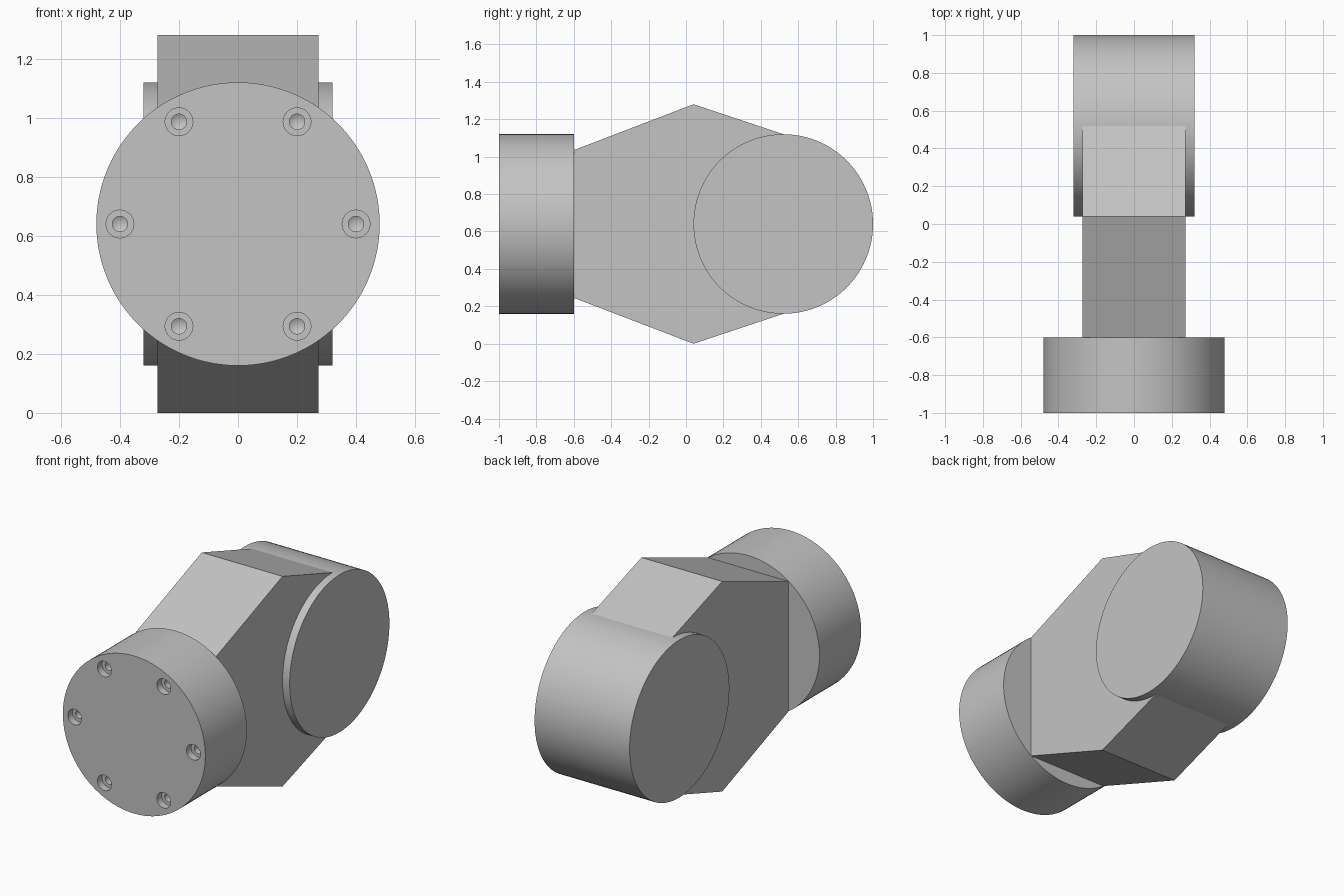
import bpy, bmesh, math
from mathutils import Matrix, Vector

cube = bpy.data.objects.get("Cube")
if cube:
    bpy.data.objects.remove(cube, do_unlink=True)

AXIS_Z = 0.64      # height of both cylinder axes
RADIUS = 0.48

grey = bpy.data.materials.new("plain grey")
grey.use_nodes = True
colour = (0.55, 0.55, 0.55, 1)
grey.diffuse_color = colour
grey.node_tree.nodes["Principled BSDF"].inputs["Base Color"].default_value = colour


def make_object(name, bm):
    bmesh.ops.recalc_face_normals(bm, faces=bm.faces)
    mesh = bpy.data.meshes.new(name)
    bm.to_mesh(mesh)
    bm.free()
    mesh.materials.append(grey)
    obj = bpy.data.objects.new(name, mesh)
    bpy.context.collection.objects.link(obj)
    return obj


def smooth(obj):
    bpy.ops.object.select_all(action='DESELECT')
    obj.select_set(True)
    bpy.context.view_layer.objects.active = obj
    bpy.ops.object.shade_smooth_by_angle(angle=math.radians(30))


def cylinder(name, centre, length, axis):
    bm = bmesh.new()
    turn = Matrix.Rotation(math.pi / 2, 4, axis)
    bmesh.ops.create_cone(bm, cap_ends=True, segments=96, radius1=RADIUS,
                          radius2=RADIUS, depth=length,
                          matrix=Matrix.Translation(centre) @ turn)
    return make_object(name, bm)


# Front flange and rear cross barrel
flange = cylinder("front_flange", (0, -0.8, AXIS_Z), 0.4, 'X')
barrel = cylinder("rear_barrel", (0, 0.52, AXIS_Z), 0.64, 'Y')

# Hexagonal connecting body, extruded across x
half = [(-0.6, 0.395), (0.04, 0.64), (0.52, 0.48)]
outline = half + [(y, -z) for y, z in reversed(half)]
bm = bmesh.new()
side = bm.faces.new([bm.verts.new((-0.272, y, AXIS_Z + z)) for y, z in outline])
ext = bmesh.ops.extrude_face_region(bm, geom=[side])
bmesh.ops.translate(bm, vec=(0.544, 0, 0),
                    verts=[v for v in ext["geom"] if isinstance(v, bmesh.types.BMVert)])
make_object("connecting_body", bm)

# Six stepped, cone-bottomed bolt holes cut into the flange
profile = [(0, -0.05), (0.047, -0.05), (0.047, 0.045),
           (0.026, 0.045), (0.026, 0.1), (0, 0.115)]
bm = bmesh.new()
for i in range(6):
    a = i * math.pi / 3
    hole = Vector((0.4 * math.cos(a), -1, AXIS_Z + 0.4 * math.sin(a)))
    verts = [bm.verts.new(hole + Vector((r, d, 0))) for r, d in profile]
    edges = [bm.edges.new(pair) for pair in zip(verts, verts[1:])]
    bmesh.ops.spin(bm, geom=verts + edges, cent=hole, axis=(0, 1, 0),
                   angle=math.tau, steps=32)
bmesh.ops.remove_doubles(bm, verts=bm.verts, dist=0.0005)
cutter = make_object("bolt_hole_cutter", bm)

cut = flange.modifiers.new("bolt_holes", 'BOOLEAN')
cut.operation = 'DIFFERENCE'
cut.solver = 'EXACT'
cut.object = cutter
bpy.context.view_layer.objects.active = flange
flange.select_set(True)
bpy.ops.object.modifier_apply(modifier=cut.name)
bpy.data.objects.remove(cutter, do_unlink=True)

smooth(flange)
smooth(barrel)
